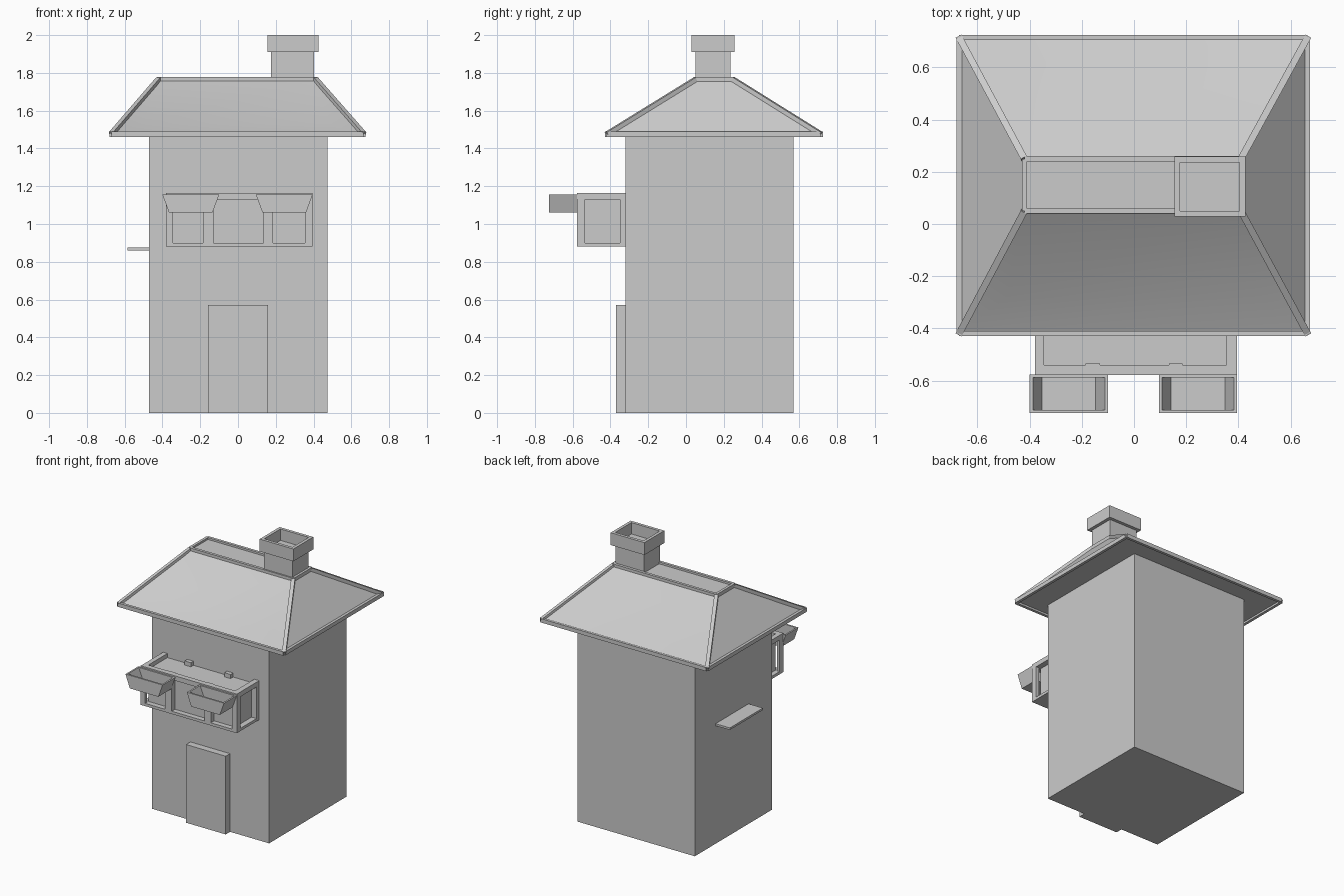
import bpy, math
from mathutils import Vector

if "Cube" in bpy.data.objects:
    bpy.data.objects.remove(bpy.data.objects["Cube"])


def mesh(name, verts, faces):
    me = bpy.data.meshes.new(name)
    me.from_pydata(verts, [], faces)
    me.update()
    ob = bpy.data.objects.new(name, me)
    bpy.context.collection.objects.link(ob)
    return ob


BOX_FACES = [(0, 3, 2, 1), (4, 5, 6, 7), (0, 1, 5, 4), (1, 2, 6, 5), (2, 3, 7, 6), (3, 0, 4, 7)]


def box(name, x0, x1, y0, y1, z0, z1):
    v = [(x, y, z) for z in (z0, z1) for x, y in ((x0, y0), (x1, y0), (x1, y1), (x0, y1))]
    return mesh(name, v, BOX_FACES)


def beam(name, a, b, w, h):
    """Rectangular bar between two points."""
    a, b = Vector(a), Vector(b)
    d = (b - a).normalized()
    side = d.cross(Vector((0, 0, 1))).normalized() * w / 2
    up = side.normalized().cross(d) * h / 2
    v = [p + s * side + u * up for p in (a, b) for s, u in ((-1, -1), (1, -1), (1, 1), (-1, 1))]
    return mesh(name, v, BOX_FACES)


def tub(name, top, bottom, z0, z1, wall, floor):
    """Open-topped box; top and bottom are (x0, x1, y0, y1)."""
    def ring(r, z, i):
        x0, x1, y0, y1 = r
        return [(x0 + i, y0 + i, z), (x1 - i, y0 + i, z), (x1 - i, y1 - i, z), (x0 + i, y1 - i, z)]
    v = ring(bottom, z0, 0) + ring(top, z1, 0) + ring(top, z1, wall) + ring(bottom, floor, wall)
    f = [(0, 3, 2, 1), (12, 13, 14, 15)]
    for r in (0, 4, 8):
        f += [(r + i, r + (i + 1) % 4, r + 4 + (i + 1) % 4, r + 4 + i) for i in range(4)]
    return mesh(name, v, f)


# Walls, door and side ledge
box("house_walls", -0.47, 0.475, -0.32, 0.57, 0, 1.475)
box("door", -0.16, 0.16, -0.37, -0.31, 0, 0.57)
box("side_ledge", -0.585, -0.46, -0.05, 0.33, 0.86, 0.875)

# Roof: front and back slopes sag inward at two inner points each
eave = [(-0.67, -0.42, 1.475), (0.665, -0.42, 1.475), (0.665, 0.715, 1.475), (-0.67, 0.715, 1.475)]
ridge = [(-0.42, 0.05, 1.765), (0.41, 0.05, 1.765), (0.41, 0.25, 1.765), (-0.42, 0.25, 1.765)]
sag = [(-0.49, -0.28, 1.53), (0.48, -0.28, 1.53), (0.48, 0.605, 1.53), (-0.49, 0.605, 1.53)]
roof = mesh("roof", eave + ridge + sag, [
    (3, 2, 1, 0), (4, 5, 6, 7), (1, 2, 6, 5), (3, 0, 4, 7),
    (0, 1, 9, 8), (8, 9, 5, 4), (0, 8, 4), (1, 5, 9),
    (2, 3, 11, 10), (10, 11, 7, 6), (2, 10, 6), (3, 7, 11)])
bpy.context.view_layer.objects.active = roof
roof.select_set(True)
bpy.ops.object.shade_smooth_by_angle(angle=math.radians(25))

# Roof trim along eaves, hips and ridge
for i in range(4):
    j = (i + 1) % 4
    beam(f"eave_trim_{i}", eave[i], eave[j], 0.02, 0.028)
    beam(f"hip_trim_{i}", eave[i], ridge[i], 0.026, 0.024)
    beam(f"ridge_trim_{i}", ridge[i], ridge[j], 0.02, 0.028)

# Chimney with hollow cap
box("chimney_shaft", 0.175, 0.403, 0.05, 0.235, 1.6, 1.915)
cap = (0.155, 0.427, 0.028, 0.258)
tub("chimney_cap", cap, cap, 1.91, 2.0, 0.022, 1.917)

# Bay window: recessed core inside a frame
box("bay_core", -0.345, 0.355, -0.54, -0.31, 0.885, 1.135)
box("bay_sill", -0.38, 0.395, -0.578, -0.31, 0.88, 0.9)
box("bay_front_rail", -0.38, 0.395, -0.578, -0.54, 1.13, 1.165)
for i, (x0, x1) in enumerate(((-0.38, -0.36), (-0.185, -0.13), (0.135, 0.185), (0.37, 0.395))):
    box(f"bay_post_{i}", x0, x1, -0.578, -0.535, 0.89, 1.165)
for side, x0, x1 in (("left", -0.38, -0.345), ("right", 0.355, 0.395)):
    box(f"bay_{side}_rail", x0, x1, -0.578, -0.31, 1.13, 1.165)
    box(f"bay_{side}_front_post", x0, x1, -0.578, -0.555, 0.89, 1.14)
    box(f"bay_{side}_wall_post", x0, x1, -0.35, -0.31, 0.89, 1.14)
for i, x in enumerate((-0.16, 0.16)):
    box(f"bay_top_post_{i}", x - 0.025, x + 0.025, -0.35, -0.31, 1.12, 1.165)

# Tapered hoppers in front of the bay
for side, x in (("left", -0.4), ("right", 0.095)):
    tub(f"{side}_planter", (x, x + 0.3, -0.725, -0.577), (x + 0.035, x + 0.265, -0.725, -0.577),
        1.06, 1.155, 0.012, 1.07)
